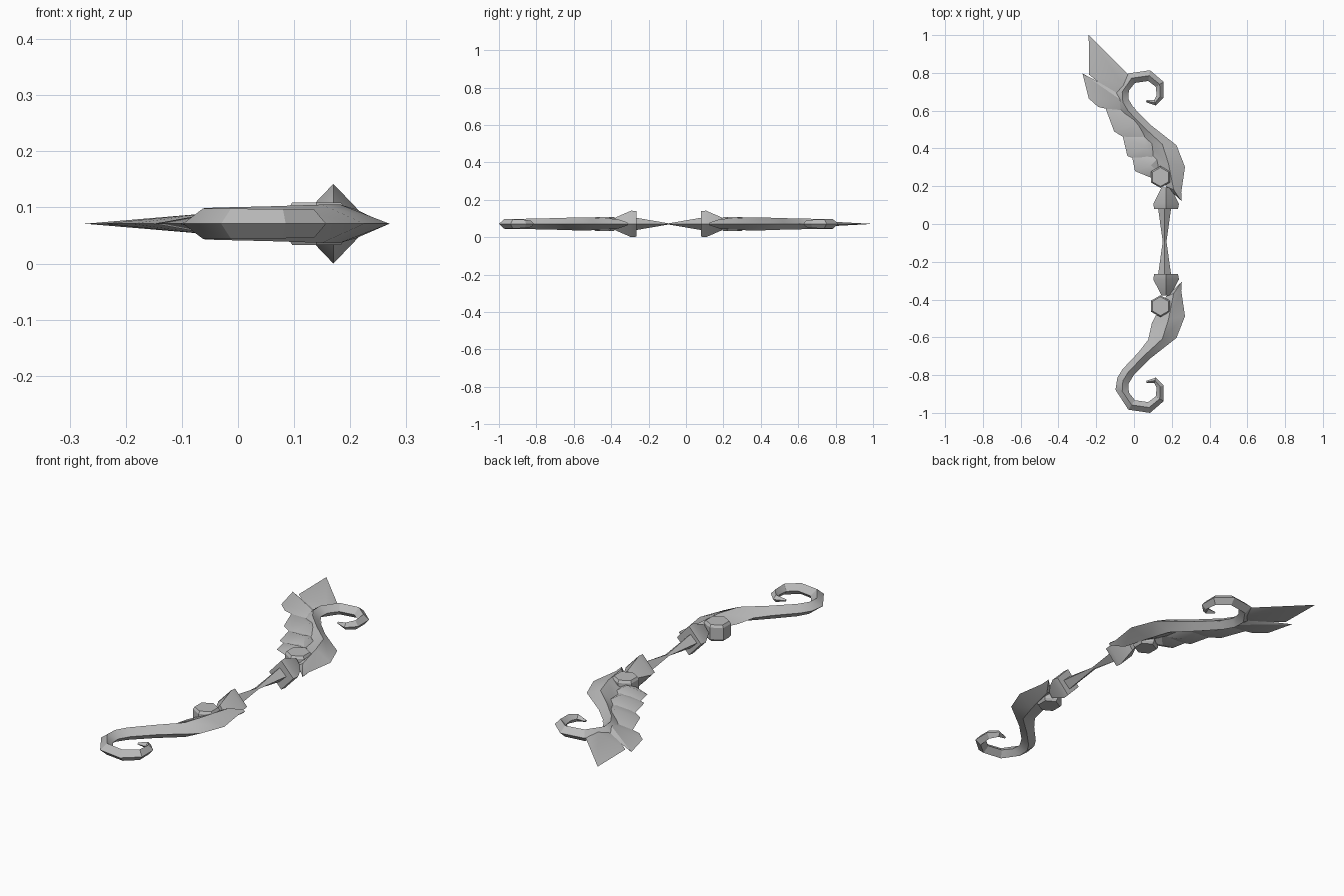
import bpy
import bmesh
import math

cube = bpy.data.objects.get("Cube")
if cube:
    bpy.data.objects.remove(cube, do_unlink=True)

MID_Y, MID_Z = -0.093, 0.071

grey = bpy.data.materials.new("plain grey")
grey.use_nodes = True
grey.diffuse_color = (0.5, 0.5, 0.5, 1)
grey.node_tree.nodes["Principled BSDF"].inputs["Base Color"].default_value = (0.5, 0.5, 0.5, 1)


def finish(name, bm, y=0.0, mirrored=False, angle=30):
    bmesh.ops.recalc_face_normals(bm, faces=bm.faces)
    mesh = bpy.data.meshes.new(name)
    bm.to_mesh(mesh)
    bm.free()
    mesh.materials.append(grey)
    ob = bpy.data.objects.new(name, mesh)
    bpy.context.collection.objects.link(ob)
    ob.location = (0, y, MID_Z)
    if mirrored:
        mod = ob.modifiers.new("both ends", "MIRROR")
        mod.use_axis = (False, True, False)
        mod.use_mirror_merge = False
    bpy.ops.object.select_all(action="DESELECT")
    ob.select_set(True)
    bpy.context.view_layer.objects.active = ob
    bpy.ops.object.shade_smooth_by_angle(angle=math.radians(angle))
    return ob


def loft(name, rings, **options):
    """Skin a list of equal-sized rings and cap both ends."""
    bm = bmesh.new()
    loops = [[bm.verts.new(p) for p in ring] for ring in rings]
    n = len(loops[0])
    for a, b in zip(loops, loops[1:]):
        for i in range(n):
            j = (i + 1) % n
            bm.faces.new((a[i], a[j], b[j], b[i]))
    bm.faces.new(loops[0])
    bm.faces.new(loops[-1])
    return finish(name, bm, **options)


def diamond(right, left, h):
    """Four-sided section: two side edges and a ridge above and below."""
    cx, cy = (right[0] + left[0]) / 2, (right[1] + left[1]) / 2
    return [(*right, 0), (cx, cy, h), (*left, 0), (cx, cy, -h)]


def straight_part(name, x, sections, **options):
    """Diamond rod along y from (y, half width, half height) sections."""
    rings = [diamond((x + w, y), (x - w, y), h) for y, w, h in sections]
    return loft(name, rings, **options)


# Limbs: body sweeping outward and ending in a curl
limb = [
    ((0.253, 0.215), (0.24, 0.225), 0.008),
    ((0.25, 0.26), (0.17, 0.29), 0.026),
    ((0.27, 0.395), (0.095, 0.43), 0.034),
    ((0.225, 0.51), (0.075, 0.52), 0.034),
    ((0.085, 0.62), (0.025, 0.585), 0.031),
    ((0.0, 0.705), (-0.06, 0.675), 0.029),
    ((-0.03, 0.755), (-0.088, 0.72), 0.028),
    ((-0.027, 0.80), (-0.098, 0.785), 0.027),
    ((0.005, 0.84), (-0.03, 0.89), 0.027),
    ((0.075, 0.85), (0.085, 0.907), 0.026),
    ((0.115, 0.82), (0.157, 0.845), 0.025),
    ((0.12, 0.775), (0.157, 0.762), 0.022),
    ((0.108, 0.75), (0.115, 0.72), 0.017),
    ((0.067, 0.75), (0.064, 0.738), 0.005),
]
loft("limb", [diamond(*s) for s in limb], y=MID_Y, mirrored=True)

# Grip pinched at the centre, and the collars at its ends
straight_part("grip", 0.162, [(0, 0.01, 0.003), (0.18, 0.035, 0.034)],
              y=MID_Y, mirrored=True)
straight_part("collar", 0.17,
              [(0.172, 0.063, 0.068), (0.2, 0.068, 0.071), (0.285, 0.025, 0.034)],
              y=MID_Y, mirrored=True)


# Hexagonal studs with chamfered rims
def hexagon(r, z):
    return [(0.14 + r * math.sin(i * math.pi / 3), 0.342 + r * math.cos(i * math.pi / 3), z)
            for i in range(6)]


loft("hexagonal_stud",
     [hexagon(r, z) for r, z in ((0.05, -0.038), (0.058, -0.027), (0.058, 0.027), (0.05, 0.038))],
     y=MID_Y, mirrored=True, angle=20)


# Feathers: thin-edged blades thickening toward the limb
def feather(name, outline, root, h):
    bm = bmesh.new()
    rim = [bm.verts.new((x, y, 0)) for x, y in outline]
    for z in (h, -h):
        apex = bm.verts.new((*root, z))
        for a, b in zip(rim, rim[1:] + rim[:1]):
            bm.faces.new((a, b, apex))
    finish(name, bm)


feather("tip_feather",
        [(-0.24, 1.0), (-0.237, 0.79), (-0.1, 0.68), (-0.03, 0.7), (-0.03, 0.79)],
        (-0.06, 0.74), 0.014)
feather("second_feather",
        [(-0.273, 0.797), (-0.24, 0.665), (-0.19, 0.62), (-0.085, 0.595), (-0.02, 0.6),
         (-0.06, 0.73), (-0.1, 0.705)],
        (-0.06, 0.65), 0.018)
feather("third_feather",
        [(-0.15, 0.61), (-0.105, 0.49), (-0.04, 0.45), (0.06, 0.43), (0.08, 0.5), (0.0, 0.62)],
        (0.0, 0.53), 0.027)
feather("fourth_feather",
        [(-0.06, 0.465), (-0.035, 0.36), (0.03, 0.335), (0.11, 0.33), (0.11, 0.43), (0.04, 0.48)],
        (0.06, 0.41), 0.03)
feather("inner_feather",
        [(-0.01, 0.355), (0.005, 0.28), (0.09, 0.245), (0.15, 0.25), (0.14, 0.36), (0.06, 0.38)],
        (0.09, 0.31), 0.03)
